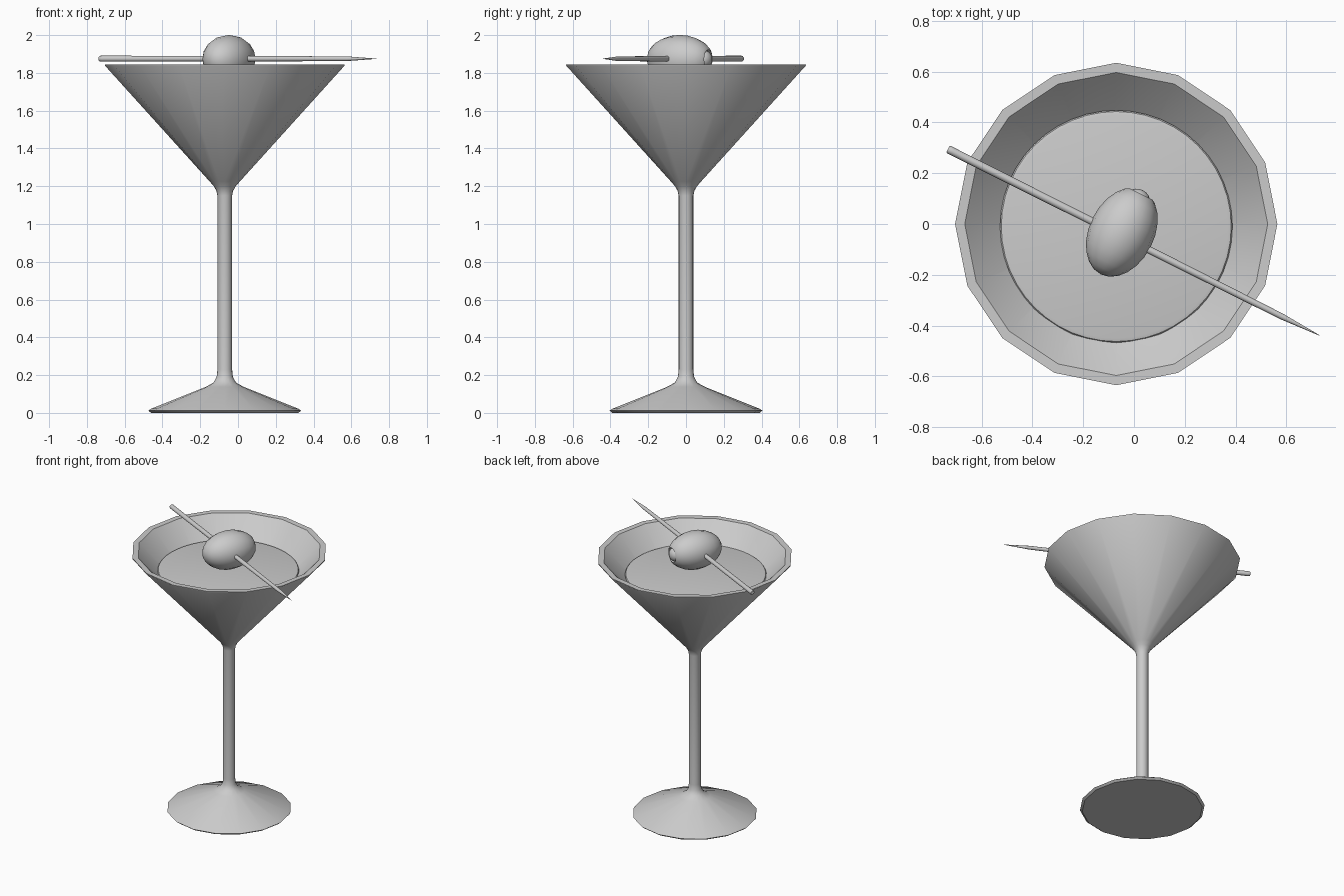
import bpy, bmesh, math
from mathutils import Vector

if "Cube" in bpy.data.objects:
    bpy.data.objects.remove(bpy.data.objects["Cube"])


def lathe(name, profile, sides, location=(0, 0, 0), axis=(0, 0, 1), angle=35):
    """Spin (radius, height) points around an axis; radius 0 makes a pole."""
    bm = bmesh.new()
    rings = []
    for r, h in profile:
        count = 1 if r == 0 else sides
        rings.append([bm.verts.new((r * math.cos(math.tau * i / sides),
                                    r * math.sin(math.tau * i / sides), h))
                      for i in range(count)])
    for a, b in zip(rings, rings[1:]):
        for i in range(sides):
            j = (i + 1) % sides
            quad = [a[i % len(a)], a[j % len(a)], b[j % len(b)], b[i % len(b)]]
            bm.faces.new(list(dict.fromkeys(quad)))
    bmesh.ops.recalc_face_normals(bm, faces=bm.faces)
    mesh = bpy.data.meshes.new(name)
    bm.to_mesh(mesh)
    bm.free()
    obj = bpy.data.objects.new(name, mesh)
    bpy.context.collection.objects.link(obj)
    obj.location = location
    obj.rotation_euler = Vector(axis).to_track_quat('Z', 'Y').to_euler()
    bpy.ops.object.select_all(action='DESELECT')
    bpy.context.view_layer.objects.active = obj
    obj.select_set(True)
    bpy.ops.object.shade_smooth_by_angle(angle=math.radians(angle))
    return obj


# Glass: foot, stem, outer bowl, rim and inner bowl in one profile
lathe("glass", [
    (0, 0), (0.39, 0), (0.405, 0.012), (0.39, 0.022), (0.10, 0.138),
    (0.06, 0.16), (0.043, 0.19), (0.039, 0.23), (0.039, 1.15),
    (0.044, 1.175), (0.058, 1.2), (0.08, 1.225), (0.634, 1.838),
    (0.635, 1.845), (0.597, 1.844), (0.585, 1.832), (0.06, 1.285), (0, 1.26),
], 16, (-0.07, 0, 0))

# Drink: inverted cone with a softened top edge
lathe("drink", [
    (0, 1.275), (0.04, 1.29), (0.45, 1.702), (0.458, 1.712),
    (0.453, 1.719), (0.44, 1.722), (0, 1.722),
], 48, (-0.07, -0.01, 0))

# Olive: ellipsoid lying across the pick, with a shallow socket at one end
pick_start, pick_end = Vector((-0.733, 0.295, 1.875)), Vector((0.733, -0.44, 1.875))
pick_dir = (pick_end - pick_start).normalized()
across = Vector((-pick_dir.y, pick_dir.x, 0))
olive_centre = Vector((-0.048, -0.032, 1.873))
olive = [(0.128 * math.sin(t), -0.186 * math.cos(t))
         for t in (math.pi * k / 12 for k in range(1, 11))]
lathe("olive", [(0, -0.186)] + olive + [(0.05, 0.168), (0.042, 0.155), (0, 0.15)],
      16, olive_centre, across, 50)

# Pimento stuffing bulging from the socket
pimento = [(0.047 * math.cos(t), 0.145 + 0.04 * math.sin(t))
           for t in (math.pi / 2 * k / 5 for k in range(5))]
lathe("pimento", [(0, 0.14)] + pimento + [(0, 0.185)], 16, olive_centre, across, 50)

# Cocktail pick: blunt end to sharpened tip
length = (pick_end - pick_start).length
lathe("cocktail_pick", [
    (0, 0), (0.013, 0), (0.016, 0.005), (0.016, 0.02), (0.0145, length * 0.6),
    (0.012, length - 0.17), (0.001, length - 0.002), (0, length),
], 12, pick_start, pick_dir)
